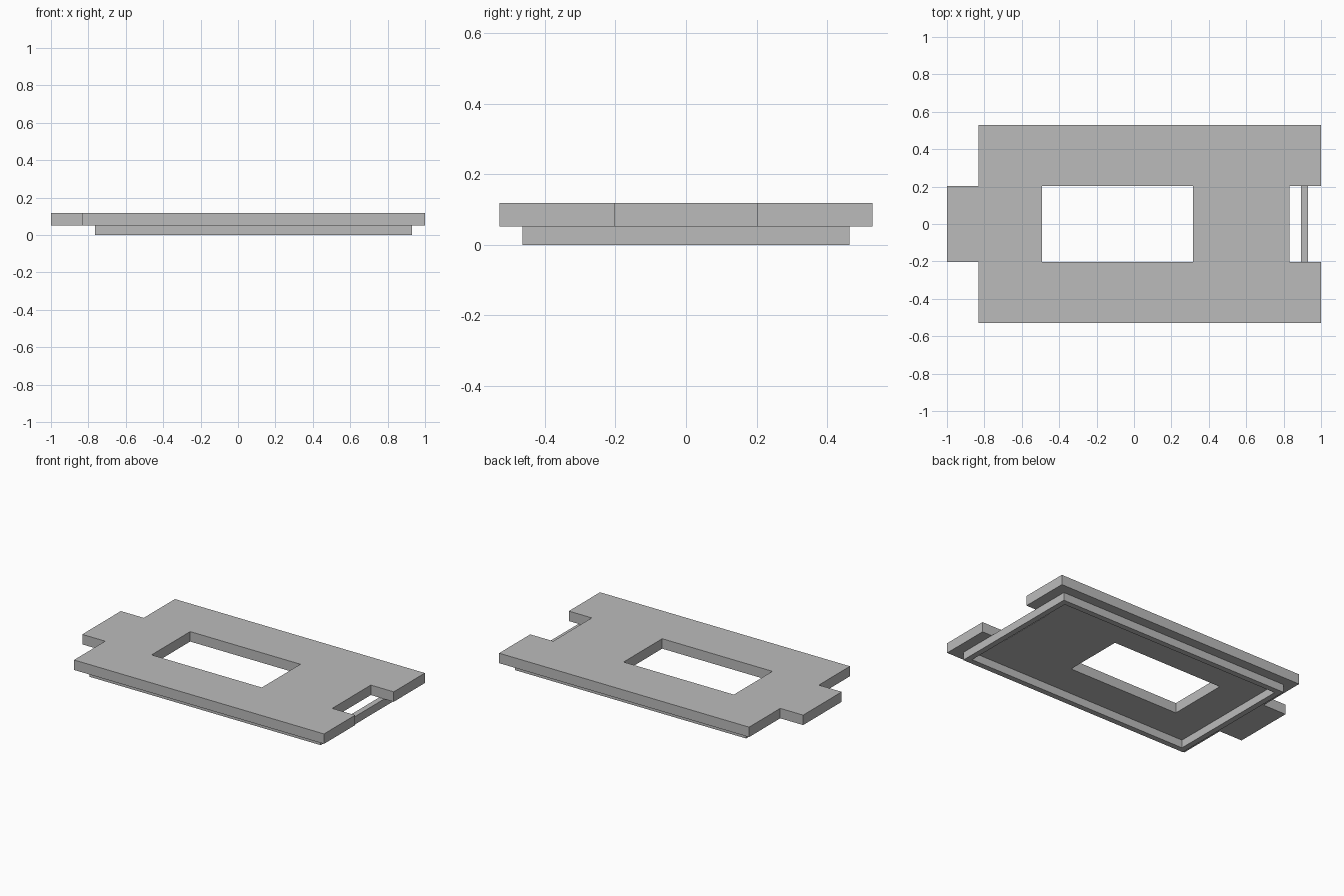
import bpy
import bmesh

cube = bpy.data.objects.get("Cube")
if cube:
    bpy.data.objects.remove(cube, do_unlink=True)

grey = bpy.data.materials.new("plain grey")
grey.use_nodes = True
colour = (0.5, 0.5, 0.5, 1)
grey.diffuse_color = colour
grey.node_tree.nodes["Principled BSDF"].inputs["Base Color"].default_value = colour


def slab(name, xs, ys, z0, z1, gaps):
    """Extrude a grid of rectangular cells, leaving out the gap cells."""
    bm = bmesh.new()
    grid = [[bm.verts.new((x, y, z0)) for y in ys] for x in xs]
    for i in range(len(xs) - 1):
        for j in range(len(ys) - 1):
            if (i, j) not in gaps:
                bm.faces.new((grid[i][j], grid[i + 1][j],
                              grid[i + 1][j + 1], grid[i][j + 1]))
    bmesh.ops.delete(bm, geom=[v for v in bm.verts if not v.link_faces], context='VERTS')
    result = bmesh.ops.extrude_face_region(bm, geom=bm.faces[:], use_keep_orig=True)
    top = [g for g in result["geom"] if isinstance(g, bmesh.types.BMVert)]
    bmesh.ops.translate(bm, verts=top, vec=(0, 0, z1 - z0))
    bmesh.ops.recalc_face_normals(bm, faces=bm.faces[:])
    mesh = bpy.data.meshes.new(name)
    bm.to_mesh(mesh)
    bm.free()
    mesh.materials.append(grey)
    obj = bpy.data.objects.new(name, mesh)
    bpy.context.collection.objects.link(obj)
    return obj


# Plate with a tab on one end, a matching notch on the other and a window
slab("tabbed_plate", (-1, -0.832, -0.492, 0.316, 0.832, 1),
     (-0.528, -0.202, 0.202, 0.528), 0.052, 0.118,
     {(0, 0), (0, 2), (2, 1), (4, 1)})

# Thin rim standing below the plate, crossing the notch
slab("lower_rim", (-0.765, -0.728, 0.893, 0.93),
     (-0.463, -0.426, 0.426, 0.463), 0, 0.052, {(1, 1)})
